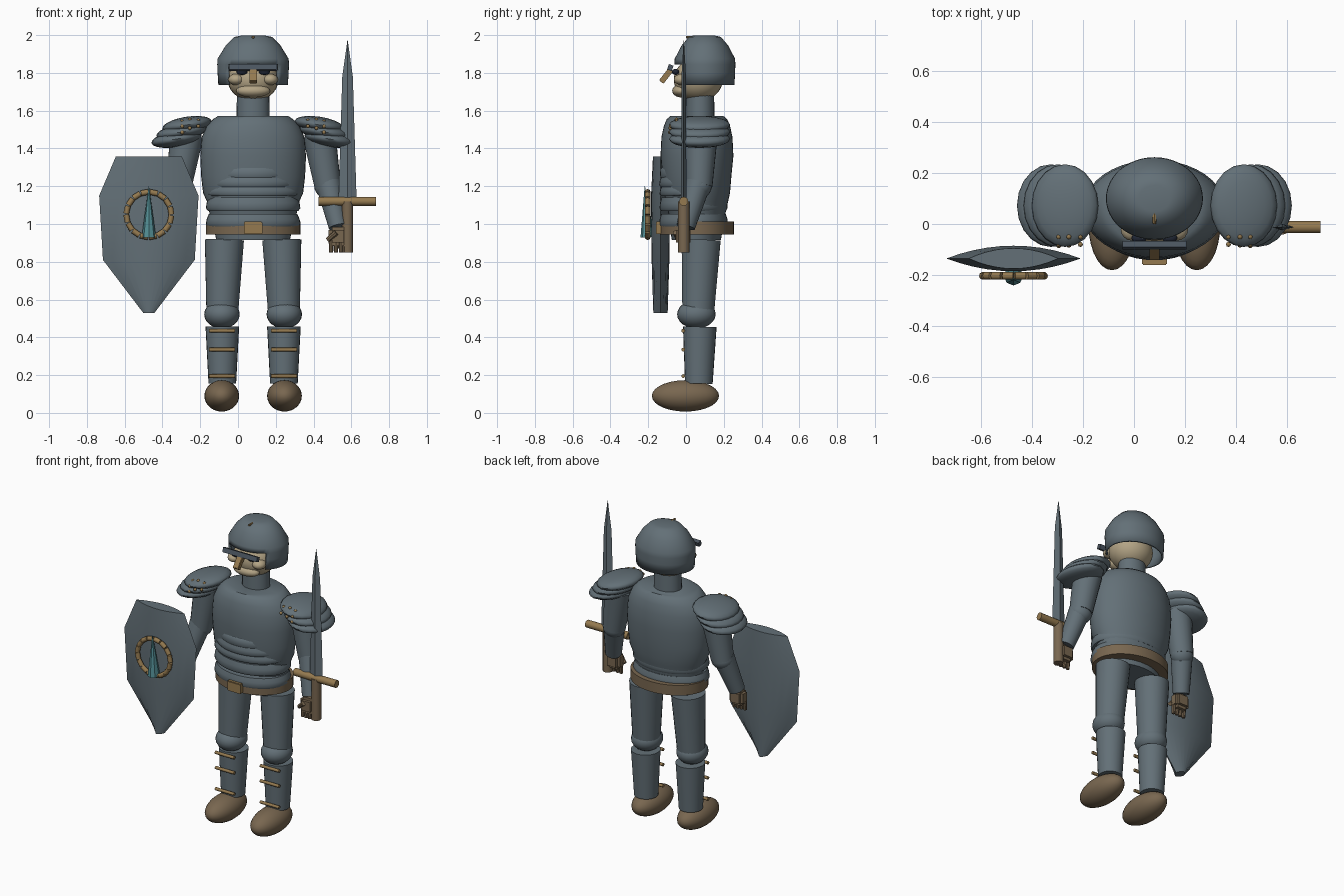
import bpy, bmesh, math
from mathutils import Vector, Matrix

if "Cube" in bpy.data.objects:
    bpy.data.objects.remove(bpy.data.objects["Cube"])

CX = 0.08  # body centre line


def mat(name, rgb):
    m = bpy.data.materials.new(name)
    m.diffuse_color = (*rgb, 1)
    m.use_nodes = True
    m.node_tree.nodes["Principled BSDF"].inputs["Base Color"].default_value = m.diffuse_color
    return m


STEEL = mat("steel", (0.125, 0.162, 0.185))
DARK = mat("dark steel", (0.07, 0.09, 0.115))
LEATHER = mat("leather brown", (0.19, 0.135, 0.08))
GOLD = mat("gold", (0.30, 0.195, 0.08))
SKIN = mat("skin", (0.45, 0.37, 0.235))
TEAL = mat("teal", (0.09, 0.28, 0.31))
BLACK = mat("eye dark", (0.015, 0.02, 0.035))


def finish(bm, name, m, angle=40):
    bmesh.ops.recalc_face_normals(bm, faces=bm.faces)
    me = bpy.data.meshes.new(name)
    bm.to_mesh(me)
    bm.free()
    me.materials.append(m)
    ob = bpy.data.objects.new(name, me)
    bpy.context.collection.objects.link(ob)
    if angle:
        bpy.ops.object.select_all(action='DESELECT')
        ob.select_set(True)
        bpy.context.view_layer.objects.active = ob
        bpy.ops.object.shade_smooth_by_angle(angle=math.radians(angle))
    return ob


def ball(name, c, r, m, seg=24, rot=0.0):
    bm = bmesh.new()
    bmesh.ops.create_uvsphere(bm, u_segments=seg, v_segments=max(6, seg // 2), radius=1)
    M = Matrix.Translation(c) @ Matrix.Rotation(rot, 4, 'Y') @ Matrix.Diagonal((*r, 1))
    bm.transform(M)
    return finish(bm, name, m, 60)


def tube(name, a, b, r1, r2, m, seg=20):
    a, b = Vector(a), Vector(b)
    bm = bmesh.new()
    bmesh.ops.create_cone(bm, cap_ends=True, segments=seg, radius1=r1, radius2=r2, depth=(b - a).length)
    q = (b - a).to_track_quat('Z', 'Y').to_matrix().to_4x4()
    bm.transform(Matrix.Translation((a + b) / 2) @ q)
    return finish(bm, name, m)


def box(name, c, s, m, bevel=0.0, rx=0.0):
    bm = bmesh.new()
    bmesh.ops.create_cube(bm, size=1)
    bm.transform(Matrix.Diagonal((*s, 1)))
    if bevel:
        bmesh.ops.bevel(bm, geom=bm.edges[:], offset=bevel, segments=2, affect='EDGES')
    bm.transform(Matrix.Translation(c) @ Matrix.Rotation(rx, 4, 'X'))
    return finish(bm, name, m)


def loft(bm, rings, caps=True):
    vs = [[bm.verts.new(p) for p in ring] for ring in rings]
    n = len(vs[0])
    for a, b in zip(vs, vs[1:]):
        for i in range(n):
            bm.faces.new((a[i], a[(i + 1) % n], b[(i + 1) % n], b[i]))
    if caps:
        bm.faces.new(vs[0])
        bm.faces.new(vs[-1])


def lathe(name, rows, cy, m, seg=40, angle=40):
    """Stack of ellipses given as (z, x radius, y radius)."""
    bm = bmesh.new()
    loft(bm, [[(CX + rx * math.cos(t), cy + ry * math.sin(t), z)
               for t in [2 * math.pi * i / seg for i in range(seg)]] for z, rx, ry in rows])
    return finish(bm, name, m, angle)


# Torso, pelvis and neck
lathe("torso", [(1.03, .225, .145), (1.12, .245, .165), (1.165, .265, .175), (1.25, .275, .182),
                (1.36, .28, .193), (1.46, .272, .188), (1.52, .245, .175), (1.555, .212, .16),
                (1.572, .185, .14)], 0.058, STEEL)
lathe("pelvis", [(0.915, .195, .13), (1.04, .22, .15)], 0.055, STEEL)
lathe("neck", [(1.56, .088, .076), (1.68, .086, .074)], 0.075, STEEL, 24)

# Overlapping belly bands
for z0, z1, rx, ry in [(1.24, 1.325, .22, .178), (1.195, 1.25, .238, .182), (1.148, 1.20, .25, .18),
                       (1.07, 1.14, .25, .18), (0.985, 1.052, .25, .182)]:
    top = 0.8 if z0 > 1.2 else 0.94
    h = z1 - z0
    lathe("belly_band", [(z0, rx * .96, ry * .96), (z0 + .2 * h, rx, ry), (z0 + .6 * h, rx * .985, ry * .985),
                         (z1, rx * top, ry * top)], 0.04, STEEL, 40, 50)

# Belt and buckle
lathe("belt", [(0.945, .25, .195), (1.012, .25, .195)], 0.058, LEATHER)
box("buckle", (CX, -0.145, 0.98), (0.098, 0.03, 0.066), GOLD, .004)

# Head and face
ball("head", (CX, 0.065, 1.765), (.135, .13, .115), SKIN, 28)
ball("jaw", (CX, -0.025, 1.705), (.09, .048, .035), SKIN)
box("nose_guard", (CX, -0.105, 1.785), (.04, .03, .085), GOLD, .003, math.radians(-38))
box("visor_bar", (CX, -0.083, 1.828), (.25, .026, .03), DARK, 0, math.radians(-20))
for s in (-1, 1):
    ball("cheek", (CX + s * .09, -0.02, 1.765), (.042, .045, .03), SKIN, 16)
    ball("eye", (CX + s * .06, -0.055, 1.805), (.03, .02, .016), BLACK, 12)

# Helmet shell with a face opening
bm = bmesh.new()
seg, HY = 48, 0.10
loft(bm, [[(CX + r * math.cos(t), HY + .85 * r * math.sin(t), z)
           for t in [2 * math.pi * i / seg for i in range(seg)]]
          for z, r in [(1.735, .184), (1.80, .188), (1.845, .19), (1.875, .188),
                       (1.945, .145), (1.99, .10), (1.998, .06)]], False)
bm.edges.ensure_lookup_table()
bmesh.ops.holes_fill(bm, edges=[e for e in bm.edges if e.is_boundary and e.verts[0].co.z > 1.99])
gap = [f for f in bm.faces if f.calc_center_median().z < 1.845
       and abs(f.calc_center_median().x - CX) < .125 and f.calc_center_median().y < HY]
bmesh.ops.delete(bm, geom=gap, context='FACES')
helmet = finish(bm, "helmet", STEEL, 45)
sol = helmet.modifiers.new("thickness", 'SOLIDIFY')
sol.thickness, sol.offset = 0.012, -1
tube("helmet_crest", (CX, 0.05, 1.985), (CX, 0.0, 1.99), .012, .006, GOLD, 8)

# Limbs, repeated on both sides of the centre line
for s in (-1, 1):
    def P(dx, y, z):
        return (CX + s * dx, y, z)

    # Legs
    tube("thigh", P(.163, .065, .54), P(.152, .08, .915), .085, .104, STEEL, 24)
    ball("knee", P(.165, .055, .522), (.094, .102, .075), STEEL)
    tube("shin", P(.163, .068, .155), P(.163, .073, .456), .073, .089, STEEL, 24)
    for z in (.195, .335, .435):
        tube("shin_rod", P(.095, -.015, z), P(.233, -.015, z), .01, .01, GOLD, 10)
    ball("foot", P(.166, -.003, .09), (.092, .178, .083), LEATHER, 28)

    # Shoulder plates, lowest layer furthest out
    for dx, z, rx in ((.35, 1.525, .132), (.378, 1.487, .136), (.405, 1.45, .135)):
        ball("shoulder_plate", P(dx, .072, z), (rx, .162, .043), STEEL, 20, s * math.radians(9))
    for dx, z, y in ((.29, 1.548, -.05), (.335, 1.553, -.05), (.375, 1.543, -.05),
                     (.29, 1.518, -.08), (.335, 1.508, -.083), (.375, 1.518, -.08), (.375, 1.485, -.085)):
        ball("rivet", P(dx, y, z), (.01, .01, .01), GOLD, 8)

    # Arms
    tube("upper_arm", P(.35, .08, 1.47), P(.395, .07, 1.2), .088, .07, STEEL)
    ball("elbow", P(.395, .07, 1.2), (.071, .066, .066), STEEL)
    tube("forearm", P(.45, -.002, .985), P(.398, .065, 1.215), .05, .067, STEEL)
    box("hand", P(.45, -.015, .935), (.1, .075, .1), LEATHER, .018)
    for i in range(4):
        x = .413 + .026 * i
        tube("finger", P(x, -.03, .85), P(x, -.025, .91), .011, .013, LEATHER, 8)
    tube("thumb", P(.395, -.04, .915), P(.44, -.055, .955), .013, .016, LEATHER, 8)

# Sword
SX, SY = 0.58, -0.012
bm = bmesh.new()
loft(bm, [[(SX - w, SY, z), (SX, SY - t, z), (SX + w, SY, z), (SX, SY + t, z)]
          for z, w, t in [(1.12, .048, .014), (1.78, .028, .012), (1.972, .001, .001)]])
finish(bm, "sword_blade", STEEL, 0)
tube("sword_guard", (.425, SY, 1.12), (.73, SY, 1.12), .024, .024, GOLD, 12)
tube("sword_grip", (SX, SY, .85), (SX, SY, 1.12), .03, .03, LEATHER, 12)

# Lens-shaped shield, one ring per height
SHX, SHY = -0.472, -0.135
bm = bmesh.new()
us = [-1 + i / 5 for i in range(11)]
outline = us + us[-2:0:-1]
rings = []
for z, w, t in [(.53, .03, .038), (.81, .243, .047), (1.15, .263, .05), (1.357, .175, .04)]:
    rings.append([(SHX + w * u, SHY + (-1 if i < 11 else 1) * t * (1 - u * u), z)
                  for i, u in enumerate(outline)])
loft(bm, rings)
finish(bm, "shield", STEEL, 35)

# Shield emblem: beaded ring and spike
N = 16
for i in range(N):
    a0, a1 = 2 * math.pi * i / N, 2 * math.pi * (i + .9) / N
    p = [(SHX + .12 * math.cos(a), -.203, 1.05 + .12 * math.sin(a)) for a in (a0, a1)]
    tube("ring_bead", p[0], p[1], .015, .015, GOLD, 10)
tube("ring_core", (SHX, -.203, .93), (SHX, -.218, 1.2), .038, .001, TEAL, 8).name = "shield_spike"
